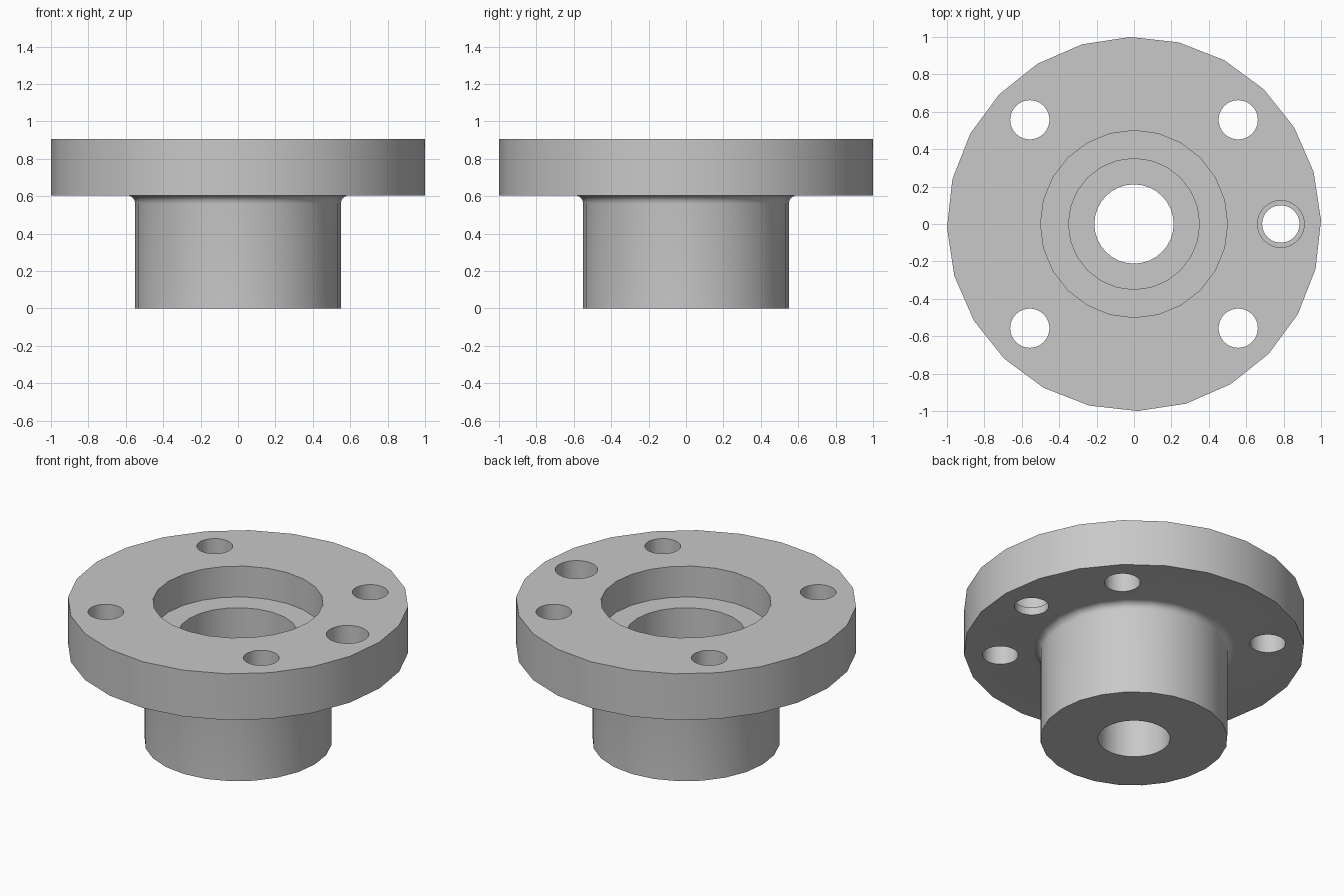
import bpy, bmesh, math

cube = bpy.data.objects.get("Cube")
if cube:
    bpy.data.objects.remove(cube, do_unlink=True)

grey = bpy.data.materials.new("light_grey_metal")
grey.use_nodes = True
colour = (0.58, 0.58, 0.58, 1.0)
grey.diffuse_color = colour
grey.node_tree.nodes["Principled BSDF"].inputs["Base Color"].default_value = colour


def lathe(name, profile, sides, centre=(0, 0)):
    """Solid of revolution from (radius, height, turn in degrees) rings, capped at both ends."""
    bm = bmesh.new()
    rings = []
    for radius, z, turn in profile:
        angles = [2 * math.pi * i / sides + math.radians(turn) for i in range(sides)]
        rings.append([bm.verts.new((centre[0] + radius * math.cos(a),
                                    centre[1] + radius * math.sin(a), z)) for a in angles])
    for low, high in zip(rings, rings[1:]):
        for i in range(sides):
            j = (i + 1) % sides
            bm.faces.new((low[i], low[j], high[j], high[i]))
    bm.faces.new(rings[0][::-1])
    bm.faces.new(rings[-1])
    bmesh.ops.recalc_face_normals(bm, faces=bm.faces)
    mesh = bpy.data.meshes.new(name)
    bm.to_mesh(mesh)
    bm.free()
    mesh.materials.append(grey)
    obj = bpy.data.objects.new(name, mesh)
    bpy.context.collection.objects.link(obj)
    return obj


# Hub, fillet and round flange in one turned body
FILLET = 0.045
HUB_R, FLANGE_Z, TOP_Z = 0.55, 0.605, 0.905
TURN = 1.1
profile = [(HUB_R, 0, 0)]
for k in range(6):
    a = math.radians(90 * k / 5)
    profile.append((HUB_R + FILLET * (1 - math.cos(a)),
                    FLANGE_Z - FILLET * (1 - math.sin(a)), 0))
profile += [(1, FLANGE_Z, TURN), (1, TOP_Z, TURN)]
flange = lathe("flanged_hub", profile, 24)


def bore(radius, bottom, centre=(0, 0), sides=32):
    """Cut a round hole from above the flange down to the given height."""
    cutter = lathe("bore_cutter", [(radius, bottom, 0), (radius, 1.2, 0)], sides, centre)
    cutter.hide_render = True
    cut = flange.modifiers.new("bore", 'BOOLEAN')
    cut.operation = 'DIFFERENCE'
    cut.solver = 'EXACT'
    cut.object = cutter
    bpy.ops.object.modifier_apply(modifier=cut.name)
    bpy.data.objects.remove(cutter, do_unlink=True)


bpy.ops.object.select_all(action='DESELECT')
flange.select_set(True)
bpy.context.view_layer.objects.active = flange

# Stepped central bore
bore(0.50, 0.705, sides=24)
bore(0.35, 0.30, sides=24)
bore(0.212, -0.2)

# Four bolt holes
for sx in (-1, 1):
    for sy in (-1, 1):
        bore(0.105, -0.2, (sx * 0.557, sy * 0.557))

# Stepped pin hole on the left side
bore(0.125, 0.655, (0.785, 0))
bore(0.10, -0.2, (0.785, 0))

bpy.ops.object.shade_smooth_by_angle(angle=math.radians(30))
